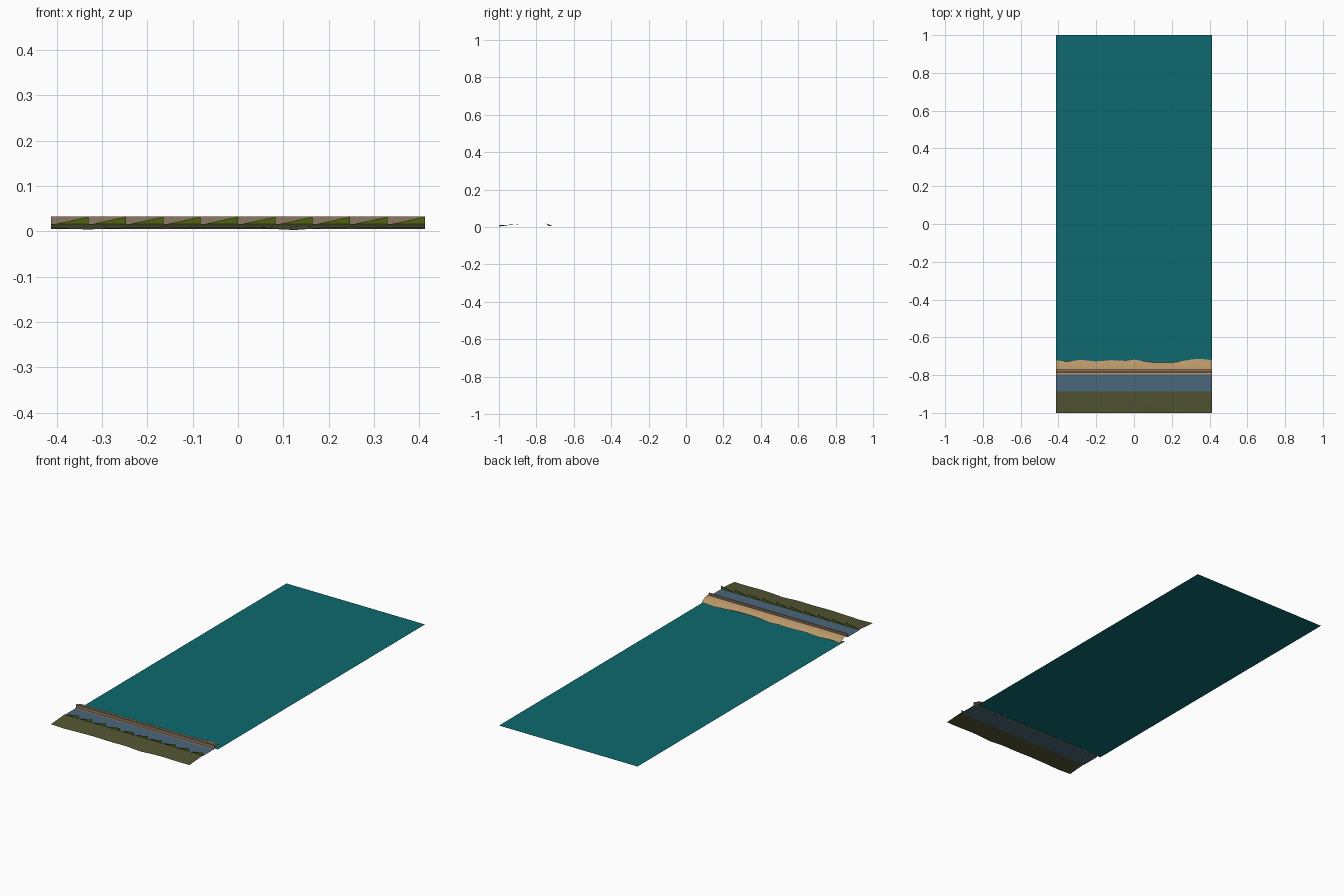
import bpy, math

if "Cube" in bpy.data.objects:
    bpy.data.objects.remove(bpy.data.objects["Cube"])

W = 0.412  # half width of the coast segment


def material(name, rgb):
    m = bpy.data.materials.new(name)
    m.diffuse_color = (*rgb, 1)
    m.use_nodes = True
    m.node_tree.nodes["Principled BSDF"].inputs["Base Color"].default_value = m.diffuse_color
    return m


SEA = material("sea teal", (0.0044, 0.144, 0.162))
ROAD = material("asphalt blue", (0.069, 0.136, 0.202))
GRASS = material("dry grass", (0.084, 0.089, 0.032))
SAND = material("sand", (0.479, 0.305, 0.141))
STONE = material("taupe stone", (0.262, 0.188, 0.127))
HEDGE = material("olive green", (0.08, 0.122, 0.005))


def mesh(name, verts, faces, mat):
    me = bpy.data.meshes.new(name)
    me.from_pydata(verts, [], faces)
    me.materials.append(mat)
    ob = bpy.data.objects.new(name, me)
    bpy.context.collection.objects.link(ob)
    return ob


def strip(name, xs, profile, mat):
    """Loft a y-z profile (function of x) along x."""
    rows = [profile(x) for x in xs]
    n = len(rows[0])
    verts = [(x, y, z) for x, row in zip(xs, rows) for y, z in row]
    faces = [(i * n + j, (i + 1) * n + j, (i + 1) * n + j + 1, i * n + j + 1)
             for i in range(len(xs) - 1) for j in range(n - 1)]
    return mesh(name, verts, faces, mat)


ends = [-W, W]
fine = [-W + 2 * W * i / 20 for i in range(21)]

# Flat sea and road
strip("sea", ends, lambda x: [(-0.76, 0.0), (1.0, 0.0)], SEA)
strip("road", ends, lambda x: [(-0.89, 0.013), (-0.785, 0.013)], ROAD)

# Grass verge with an uneven outer edge
def verge(x):
    dip = 0.005 * math.exp(-((x + 0.34) / 0.05) ** 2) + 0.005 * math.exp(-((x - 0.11) / 0.05) ** 2)
    z = 0.008 - dip + 0.001 * math.sin(x * 31)
    return [(-1.0, z), (-0.945, 0.012 - 0.4 * dip), (-0.886, 0.016)]

strip("grass_verge", fine, verge, GRASS)

# Saw-tooth row of hedges between verge and road
step = 2 * W / 10
tv, tf = [], []
for i in range(10):
    x = -W + i * step
    tv += [(x, -0.886, 0.014), (x + step, -0.886, 0.014), (x + step, -0.886, 0.032)]
    tf.append((3 * i, 3 * i + 1, 3 * i + 2))
mesh("hedge_row", tv, tf, HEDGE)

# Sandy kerb and low sea wall
strip("kerb", ends, lambda x: [(-0.796, 0.0145), (-0.785, 0.0145)], SAND)
strip("sea_wall", ends, lambda x: [(-0.788, 0.013), (-0.788, 0.032), (-0.780, 0.032), (-0.780, 0.018)], STONE)

# Beach sloping down to a wavy waterline
SHORE = [(-0.42, -0.72), (-0.35, -0.73), (-0.28, -0.718), (-0.2, -0.728), (-0.1, -0.719),
         (-0.05, -0.727), (0.0, -0.718), (0.1, -0.734), (0.2, -0.734), (0.34, -0.712), (0.42, -0.722)]

def shore(x):
    for (x0, y0), (x1, y1) in zip(SHORE, SHORE[1:]):
        if x0 <= x <= x1:
            return y0 + (y1 - y0) * (x - x0) / (x1 - x0)

strip("beach", fine, lambda x: [(-0.783, 0.021), (-0.770, 0.026), (-0.748, 0.020), (shore(x), 0.005)], SAND)
